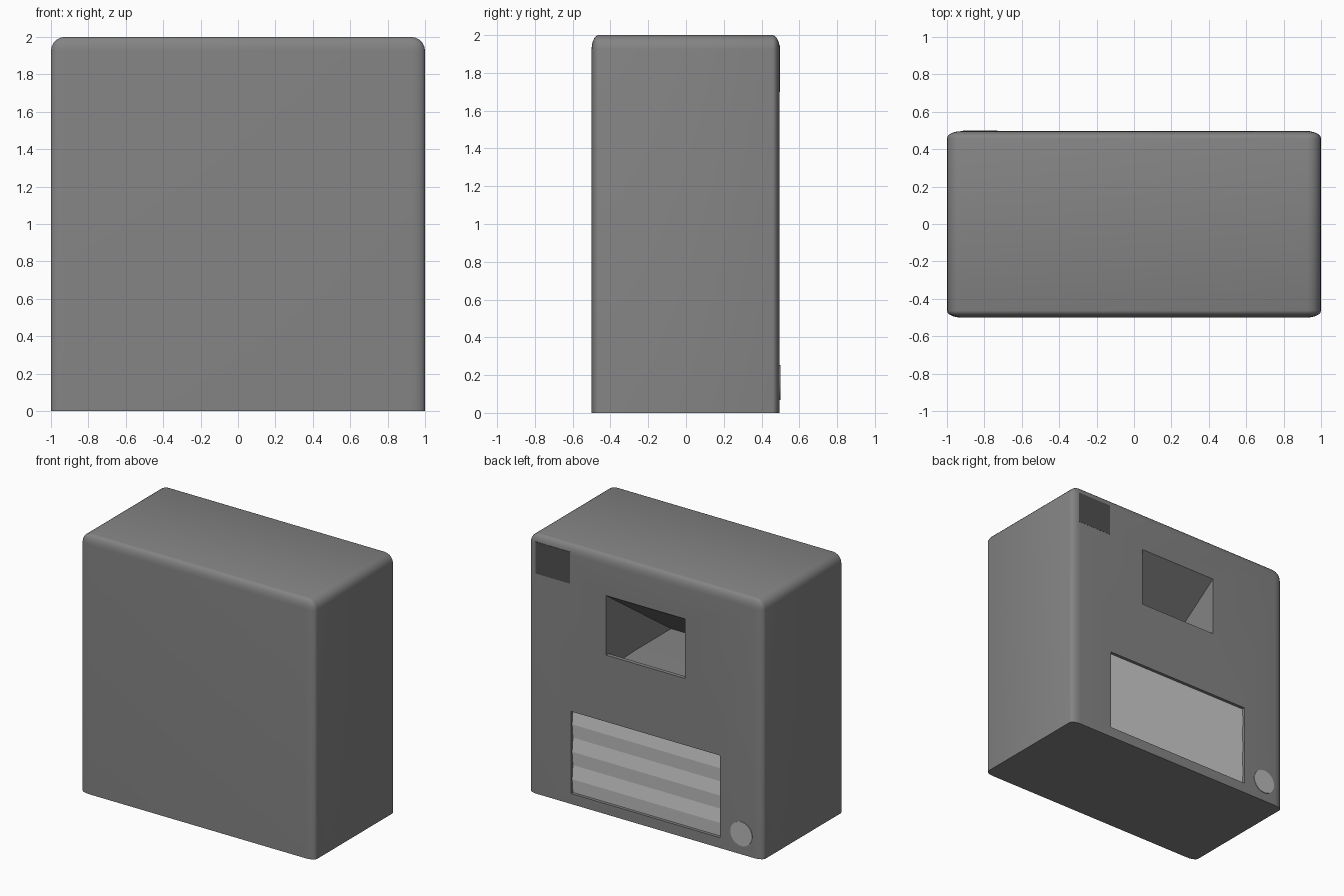
import bpy, bmesh, math
from mathutils import Matrix

if "Cube" in bpy.data.objects:
    bpy.data.objects.remove(bpy.data.objects["Cube"])

BACK = 0.496  # y of the detailed face


def material(name, v):
    m = bpy.data.materials.new(name)
    m.diffuse_color = (v, v, v, 1)
    m.use_nodes = True
    m.node_tree.nodes["Principled BSDF"].inputs["Base Color"].default_value = m.diffuse_color
    return m


def make(name, bm, mat):
    bmesh.ops.recalc_face_normals(bm, faces=bm.faces[:])
    me = bpy.data.meshes.new(name)
    bm.to_mesh(me)
    bm.free()
    me.materials.append(mat)
    ob = bpy.data.objects.new(name, me)
    bpy.context.collection.objects.link(ob)
    return ob


def prism(name, profile, x0, x1, mat):
    """Extrude a (y, z) outline along x."""
    bm = bmesh.new()
    f = bm.faces.new([bm.verts.new((x0, y, z)) for y, z in profile])
    ext = bmesh.ops.extrude_face_region(bm, geom=[f])
    moved = [g for g in ext["geom"] if isinstance(g, bmesh.types.BMVert)]
    bmesh.ops.translate(bm, verts=moved, vec=(x1 - x0, 0, 0))
    return make(name, bm, mat)


def select(ob):
    bpy.ops.object.select_all(action='DESELECT')
    ob.select_set(True)
    bpy.context.view_layer.objects.active = ob


body_mat = material("body_grey", 0.23)
panel_mat = material("panel_grey", 0.8)
button_mat = material("button_grey", 0.48)
plate_mat = material("plate_dark", 0.08)

# Rounded body with a sharp-edged base
bm = bmesh.new()
bmesh.ops.create_cube(bm, size=2)
edges = [e for e in bm.edges if not all(v.co.z < 0 for v in e.verts)]
bmesh.ops.bevel(bm, geom=edges, offset=0.075, segments=5, profile=0.5, affect='EDGES')
bmesh.ops.scale(bm, verts=bm.verts, vec=(1, (BACK + 0.5) / 2, 1))
bmesh.ops.translate(bm, verts=bm.verts, vec=(0, (BACK - 0.5) / 2, 1))
body = make("body", bm, body_mat)

# Sloping chute and shallow window pocket
chute = [(0.6, 1.69), (BACK, 1.69), (-0.30, 1.13), (0.155, 1.13),
         (0.465, 1.115), (0.465, 1.23), (0.6, 1.23)]
pocket = [(0.6, 0.08), (0.6, 0.715), (0.46, 0.715), (0.46, 0.08)]
for name, outline, hw in (("chute_cutter", chute, 0.337), ("pocket_cutter", pocket, 0.636)):
    cutter = prism(name, outline, -hw, hw, body_mat)
    cutter.hide_render = True
    mod = body.modifiers.new(name, 'BOOLEAN')
    mod.operation = 'DIFFERENCE'
    mod.solver = 'EXACT'
    mod.object = cutter
    select(body)
    bpy.ops.object.modifier_apply(modifier=name)
    bpy.data.objects.remove(cutter)
select(body)
bpy.ops.object.shade_smooth_by_angle(angle=math.radians(30))

# Pleated panel set into the pocket
pleats = 6
zigzag = [(0.482 if i % 2 else 0.472, 0.08 + 0.635 * i / pleats) for i in range(pleats + 1)]
prism("pleated_panel", [(0.45, 0.08)] + zigzag + [(0.45, 0.715)], -0.636, 0.636, panel_mat)

# Dark corner plate
prism("corner_plate", [(0.48, 1.70), (BACK + 0.001, 1.70), (BACK + 0.001, 1.945), (0.48, 1.945)],
      0.645, 0.94, plate_mat)

# Round button
bm = bmesh.new()
bmesh.ops.create_cone(bm, cap_ends=True, segments=32, radius1=0.093, radius2=0.093, depth=0.03,
                      matrix=Matrix.Translation((-0.822, 0.486, 0.16)) @ Matrix.Rotation(math.pi / 2, 4, 'X'))
button = make("button", bm, button_mat)
select(button)
bpy.ops.object.shade_smooth_by_angle(angle=math.radians(30))
